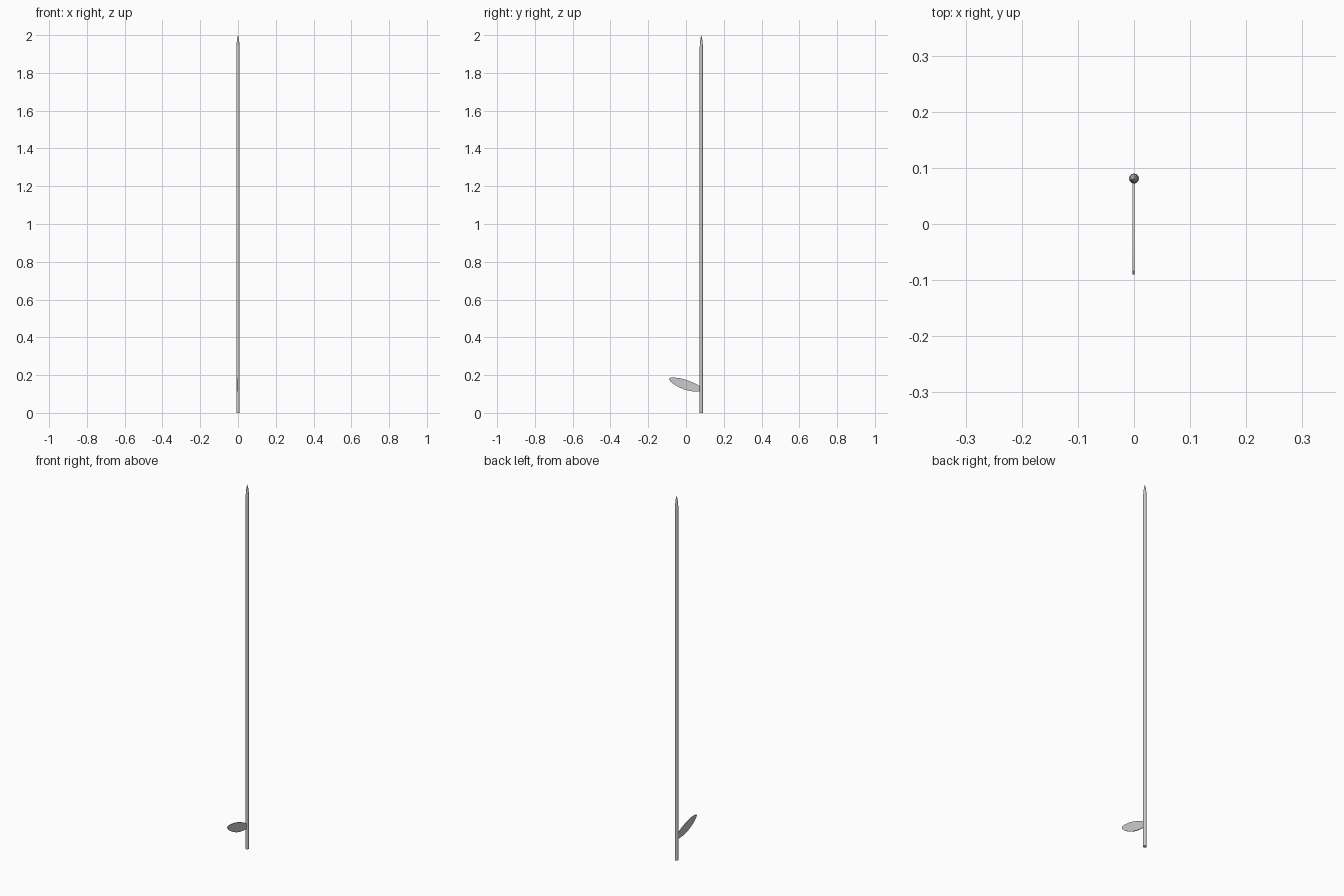
import bpy, bmesh, math

if "Cube" in bpy.data.objects:
    bpy.data.objects.remove(bpy.data.objects["Cube"])

POLE_Y, POLE_R, SIDES = 0.081, 0.009, 12


def make_object(name, bm):
    bmesh.ops.recalc_face_normals(bm, faces=bm.faces)
    mesh = bpy.data.meshes.new(name)
    bm.to_mesh(mesh)
    bm.free()
    obj = bpy.data.objects.new(name, mesh)
    bpy.context.collection.objects.link(obj)
    return obj


# Pole: straight shaft with a tapered, pointed tip
bm = bmesh.new()
profile = [(POLE_R, 0), (POLE_R, 1.925), (0.0075, 1.955), (0.0045, 1.98)]
rings = []
for r, z in profile:
    rings.append([bm.verts.new((r * math.cos(2 * math.pi * i / SIDES),
                                POLE_Y + r * math.sin(2 * math.pi * i / SIDES), z))
                  for i in range(SIDES)])
for low, high in zip(rings, rings[1:]):
    for i in range(SIDES):
        j = (i + 1) % SIDES
        bm.faces.new((low[i], low[j], high[j], high[i]))
tip = bm.verts.new((0, POLE_Y, 2))
for i in range(SIDES):
    bm.faces.new((rings[-1][i], rings[-1][(i + 1) % SIDES], tip))
bm.faces.new(rings[0][::-1])
make_object("pole", bm)

# Side blade: thin leaf-shaped plate reaching forward from the pole
outline = [(0.078, 0.112), (0.05, 0.112), (0.02, 0.116), (-0.01, 0.124),
           (-0.04, 0.137), (-0.065, 0.152), (-0.084, 0.168), (-0.09, 0.18),
           (-0.084, 0.186), (-0.06, 0.187), (-0.03, 0.183), (0.0, 0.175),
           (0.03, 0.164), (0.06, 0.149), (0.078, 0.138)]
bm = bmesh.new()
face = bm.faces.new([bm.verts.new((-0.003, y, z)) for y, z in outline])
extruded = bmesh.ops.extrude_face_region(bm, geom=[face])
bmesh.ops.translate(bm, vec=(0.004, 0, 0),
                    verts=[g for g in extruded["geom"] if isinstance(g, bmesh.types.BMVert)])
make_object("leaf_blade", bm)
